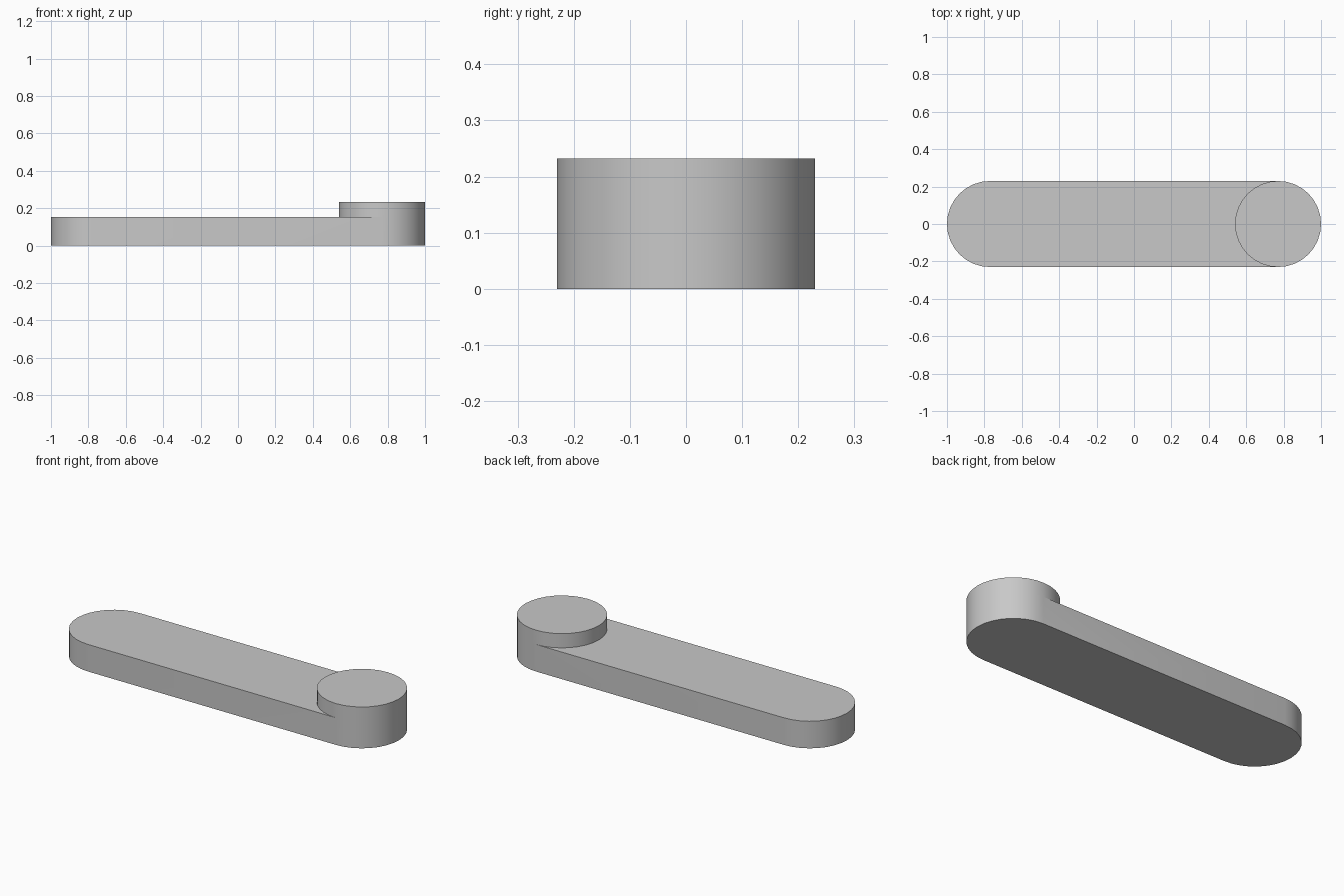
import bpy
import bmesh
from math import sin, cos, pi, radians

RADIUS, CENTRE = 0.23, 0.77
PLATE_TOP, BOSS_TOP = 0.152, 0.232
STEPS = 16

cube = bpy.data.objects.get("Cube")
if cube:
    bpy.data.objects.remove(cube, do_unlink=True)

grey = bpy.data.materials.new("plain grey")
grey.use_nodes = True
colour = (0.58, 0.58, 0.58, 1)
grey.diffuse_color = colour
grey.node_tree.nodes["Principled BSDF"].inputs["Base Color"].default_value = colour

bm = bmesh.new()


def half_arc(cx, start, z):
    """Half circle of vertices, counter-clockwise from the start angle."""
    angles = [start + pi * i / STEPS for i in range(STEPS + 1)]
    return [bm.verts.new((cx + RADIUS * cos(a), RADIUS * sin(a), z)) for a in angles]


def wall(lower, upper):
    """Closed band of quads between two matching rings."""
    for i in range(len(lower)):
        j = (i + 1) % len(lower)
        bm.faces.new((lower[i], lower[j], upper[j], upper[i]))


# Arm: rounded slot with its side wall
base = half_arc(CENTRE, -pi / 2, 0) + half_arc(-CENTRE, pi / 2, 0)
outer = half_arc(CENTRE, -pi / 2, PLATE_TOP)
far_end = half_arc(-CENTRE, pi / 2, PLATE_TOP)
bm.faces.new(base[::-1])
wall(base, outer + far_end)

# Arm top: stops at the inner half of the raised boss
inner = half_arc(CENTRE, pi / 2, PLATE_TOP)[1:-1]
bm.faces.new([outer[-1]] + far_end + [outer[0]] + inner[::-1])

# Boss: flush with the rounded end
boss_ring = outer + inner
boss_top = [bm.verts.new((v.co.x, v.co.y, BOSS_TOP)) for v in boss_ring]
wall(boss_ring, boss_top)
bm.faces.new(boss_top)

mesh = bpy.data.meshes.new("arm_with_boss")
bm.normal_update()
bm.to_mesh(mesh)
bm.free()
mesh.materials.append(grey)
arm = bpy.data.objects.new("arm_with_boss", mesh)
bpy.context.collection.objects.link(arm)

# Smooth round walls, sharp rims
bpy.ops.object.select_all(action="DESELECT")
arm.select_set(True)
bpy.context.view_layer.objects.active = arm
bpy.ops.object.shade_smooth_by_angle(angle=radians(30))
